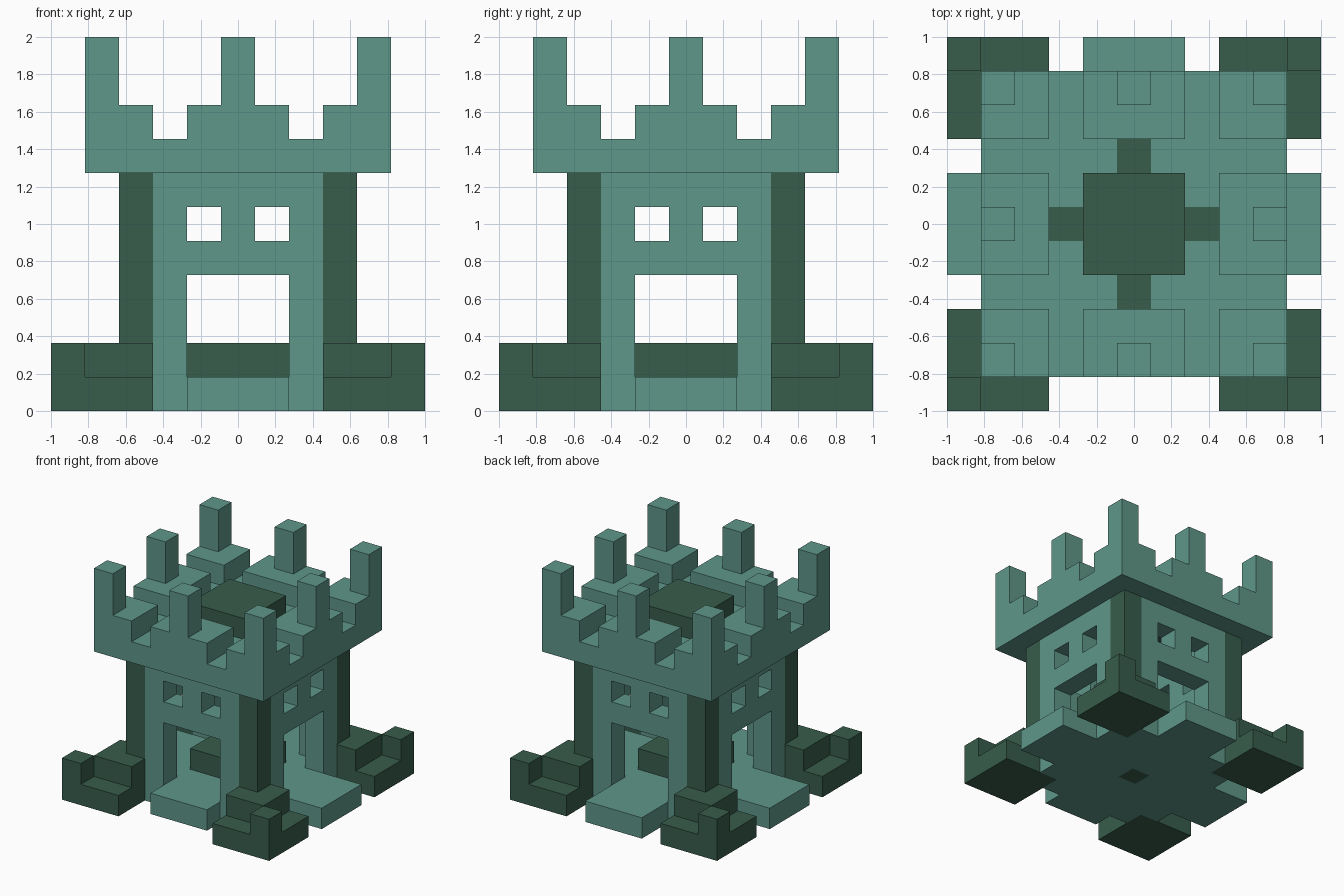
import bpy
import bmesh
from itertools import product
from mathutils import Vector

U = 2 / 11  # edge of one building block

old = bpy.data.objects.get("Cube")
if old:
    bpy.data.objects.remove(old, do_unlink=True)


def material(name, rgb):
    mat = bpy.data.materials.new(name)
    mat.use_nodes = True
    colour = (*rgb, 1)
    mat.diffuse_color = colour
    bsdf = next(n for n in mat.node_tree.nodes if n.type == 'BSDF_PRINCIPLED')
    bsdf.inputs["Base Color"].default_value = colour
    return mat


PALE = material("pale green stone", (0.114, 0.309, 0.251))
DARK = material("dark green stone", (0.038, 0.109, 0.072))


def box(xs, ys, zs):
    """Set of blocks filling the inclusive ranges."""
    return set(product(*(range(a, b + 1) for a, b in (xs, ys, zs))))


def around(blocks):
    """Repeat blocks on all four sides by quarter turns."""
    result = set()
    for _ in range(4):
        blocks = {(-y, x, z) for x, y, z in blocks}
        result |= blocks
    return result


def build(name, blocks, mat):
    """Make one clean outer shell from a set of blocks."""
    bm = bmesh.new()
    for block in blocks:
        centre = Vector(block) + Vector((0, 0, 0.5))
        for axis, sign in product(range(3), (-1, 1)):
            n = Vector((0, 0, 0))
            n[axis] = sign
            if tuple(int(c) for c in Vector(block) + n) in blocks:
                continue
            a = Vector((0, 0, 0))
            a[(axis + 1) % 3] = 0.5
            b = n.cross(a)
            mid = centre + n / 2
            bm.faces.new([bm.verts.new((mid + c) * U)
                          for c in (a + b, b - a, -a - b, a - b)])
    bmesh.ops.remove_doubles(bm, verts=bm.verts, dist=0.001)
    bmesh.ops.dissolve_limit(bm, angle_limit=0.01, verts=bm.verts, edges=bm.edges)
    mesh = bpy.data.meshes.new(name)
    bm.to_mesh(mesh)
    bm.free()
    mesh.materials.append(mat)
    obj = bpy.data.objects.new(name, mesh)
    bpy.context.collection.objects.link(obj)


# Corner feet: low slab, raised inner block and outer corner stud
foot = box((3, 5), (3, 5), (0, 0)) | box((3, 4), (3, 4), (1, 1)) | {(5, 5, 1)}
feet = around(foot)
build("corner_feet", feet, DARK)

# Hearth block, with its root passing through the floor
hearth = box((-1, 1), (-1, 1), (1, 1)) | {(0, 0, 0)}
build("hearth", hearth, DARK)

# Floor with doorsteps; the front step is shorter
steps = around(box((-1, 1), (4, 5), (0, 0))) - box((-1, 1), (-5, -5), (0, 0))
build("floor_and_steps", (box((-3, 3), (-3, 3), (0, 0)) | steps) - feet - hearth, PALE)

# Walls with a doorway and two windows on each side
wall = box((-2, 2), (3, 3), (1, 6)) - box((-1, 1), (3, 3), (1, 3))
wall -= {(-1, 3, 5), (1, 3, 5)}
build("walls", around(wall), PALE)
build("corner_pillars", around(box((3, 3), (3, 3), (2, 6))), DARK)

# Roof hatch: inlaid cross with a raised cap
inlay = box((-1, 1), (-1, 1), (7, 7)) | around({(2, 0, 7)})
build("roof_hatch", inlay | box((-1, 1), (-1, 1), (8, 8)), DARK)

# Crown: overhanging roof slab, battlements and spires
corner = box((3, 4), (3, 4), (8, 8)) | box((4, 4), (4, 4), (9, 10))
middle = box((-1, 1), (3, 4), (8, 8)) | box((0, 0), (4, 4), (9, 10))
crown = (box((-4, 4), (-4, 4), (7, 7)) - inlay) | around(corner | middle)
build("crown", crown, PALE)
